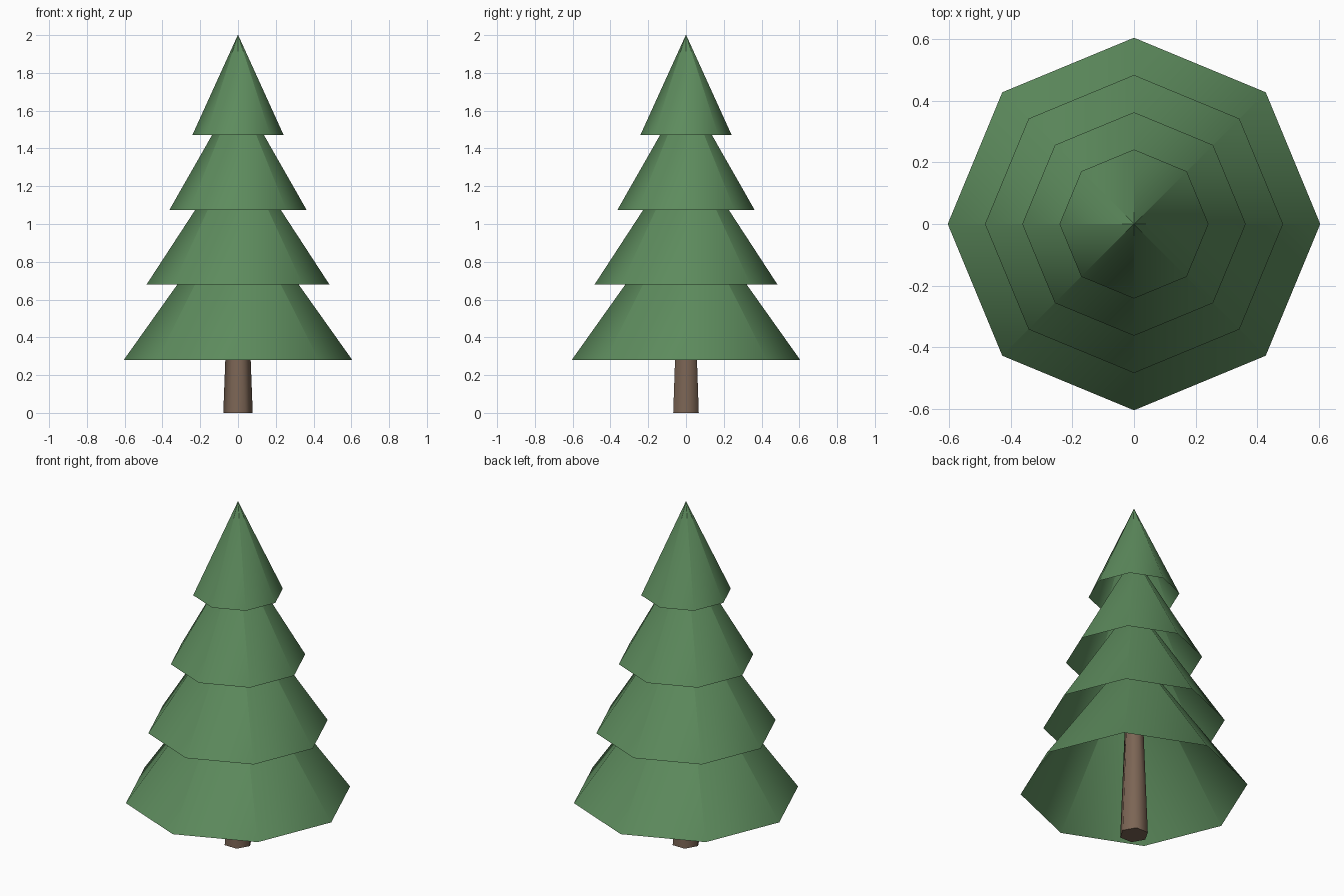
import bpy
import math

if "Cube" in bpy.data.objects:
    bpy.data.objects.remove(bpy.data.objects["Cube"], do_unlink=True)


def material(name, colour):
    mat = bpy.data.materials.new(name)
    mat.use_nodes = True
    mat.diffuse_color = colour
    mat.node_tree.nodes["Principled BSDF"].inputs["Base Color"].default_value = colour
    return mat


def cone(name, sides, base_radius, tip_radius, bottom, top, fill, mat, turn=0.0):
    bpy.ops.mesh.primitive_cone_add(
        vertices=sides, radius1=base_radius, radius2=tip_radius,
        depth=top - bottom, end_fill_type=fill,
        location=(0, 0, (bottom + top) / 2), rotation=(0, 0, turn))
    obj = bpy.context.object
    obj.name = name
    obj.data.name = name
    obj.data.materials.append(mat)
    bpy.ops.object.shade_smooth_by_angle(angle=math.radians(65))
    return obj


green = material("needle green", (0.11, 0.26, 0.11, 1))
brown = material("bark brown", (0.2, 0.13, 0.09, 1))

# Six-sided tapering trunk with corners on the x axis
cone("trunk", 6, 0.078, 0.047, 0.0, 0.8, 'NGON', brown, math.radians(30))

# Four open-bottomed, eight-sided foliage skirts, from the lowest up
tiers = [
    ("lowest_foliage", 0.605, 0.28, 1.13),
    ("lower_middle_foliage", 0.484, 0.68, 1.42),
    ("upper_middle_foliage", 0.363, 1.075, 1.71),
    ("top_foliage", 0.242, 1.47, 2.0),
]
for name, radius, bottom, top in tiers:
    cone(name, 8, radius, 0.001, bottom, top, 'NOTHING', green)
